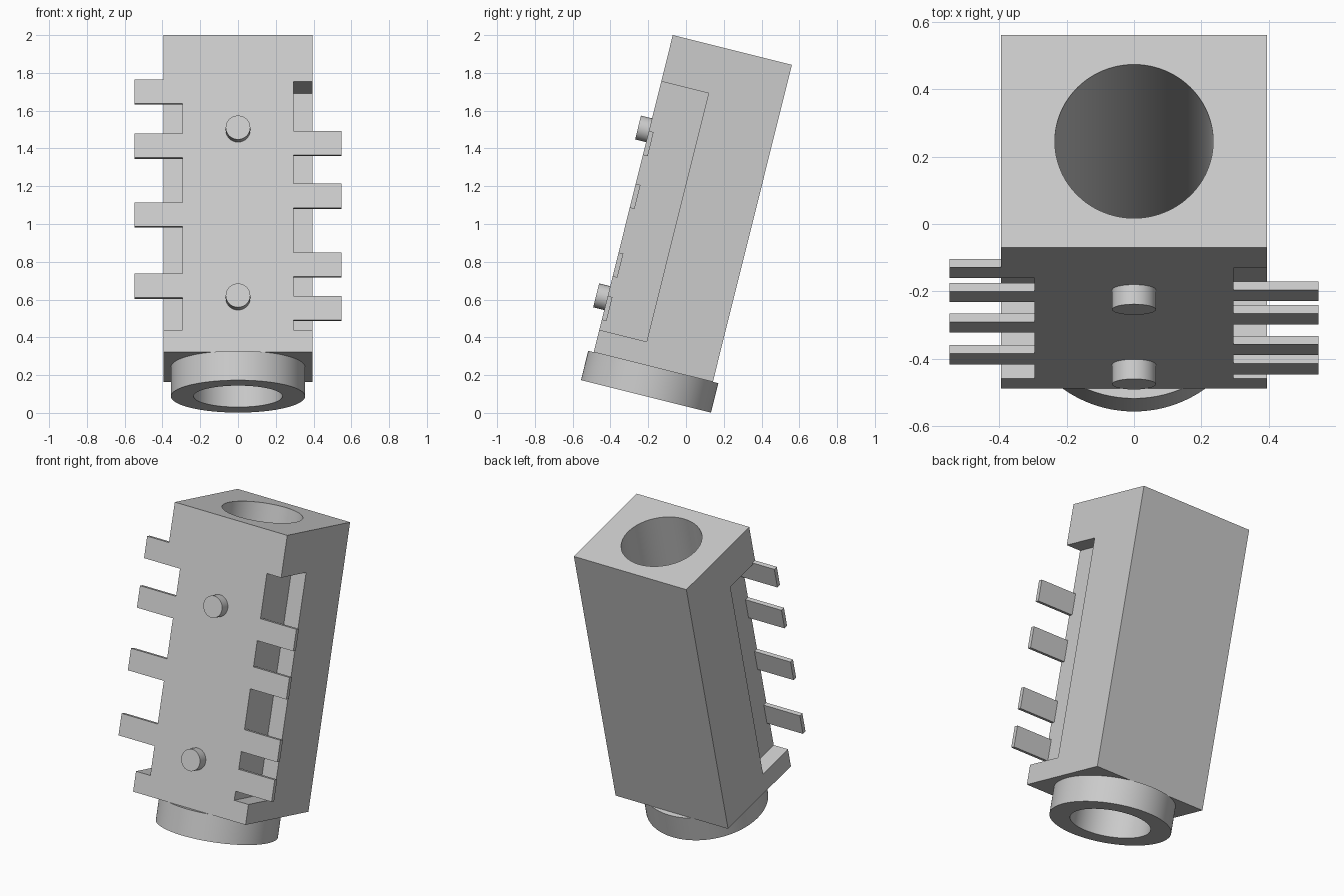
import bpy, bmesh, math
from mathutils import Matrix, Vector

cube = bpy.data.objects.get("Cube")
if cube:
    bpy.data.objects.remove(cube, do_unlink=True)

# Tilted frame: origin at the top front edge, y into the body, z along it
FRAME = Matrix.Translation((0, -0.07, 2.0)) @ Matrix.Rotation(math.radians(-14), 4, 'X')

HALF_W, DEPTH, LENGTH = 0.395, 0.65, 1.73
COLLAR_END = -1.89
BORE_R, COLLAR_R = 0.235, 0.355
POCKET_X, POCKET_DEPTH = 0.295, 0.258
PIN_X, PIN_H, PIN_T = 0.548, 0.131, 0.026

grey = bpy.data.materials.new("light grey")
grey.use_nodes = True
colour = (0.6, 0.6, 0.6, 1)
grey.diffuse_color = colour
grey.node_tree.nodes["Principled BSDF"].inputs["Base Color"].default_value = colour


def finish(name, bm):
    mesh = bpy.data.meshes.new(name)
    bm.to_mesh(mesh)
    bm.free()
    mesh.materials.append(grey)
    obj = bpy.data.objects.new(name, mesh)
    obj.matrix_world = FRAME
    bpy.context.collection.objects.link(obj)
    return obj


def box(name, low, high):
    low, high = Vector(low), Vector(high)
    bm = bmesh.new()
    place = Matrix.Translation((low + high) / 2) @ Matrix.Diagonal((*(high - low), 1))
    bmesh.ops.create_cube(bm, size=1, matrix=place)
    return finish(name, bm)


def cylinder(name, radius, start, end, sides=96):
    start, end = Vector(start), Vector(end)
    turn = (end - start).to_track_quat('Z', 'Y').to_matrix().to_4x4()
    bm = bmesh.new()
    bmesh.ops.create_cone(bm, cap_ends=True, segments=sides, radius1=radius, radius2=radius,
                          depth=(end - start).length,
                          matrix=Matrix.Translation((start + end) / 2) @ turn)
    return finish(name, bm)


def select(obj):
    bpy.ops.object.select_all(action='DESELECT')
    obj.select_set(True)
    bpy.context.view_layer.objects.active = obj


def cut(obj, cutter):
    mod = obj.modifiers.new("cut", 'BOOLEAN')
    mod.operation, mod.solver, mod.object = 'DIFFERENCE', 'EXACT', cutter
    select(obj)
    bpy.ops.object.modifier_apply(modifier=mod.name)


def smooth(obj):
    select(obj)
    bpy.ops.object.shade_smooth_by_angle(angle=math.radians(30))


# Housing and collar, both pierced by one bore
mid = DEPTH / 2
body = box("housing", (-HALF_W, 0, -LENGTH), (HALF_W, DEPTH, 0))
collar = cylinder("collar", COLLAR_R, (0, mid, COLLAR_END), (0, mid, -LENGTH))
bore = cylinder("bore_cutter", BORE_R, (0, mid, -2.2), (0, mid, 0.2))
bore.hide_render = True
for part in (body, collar):
    cut(part, bore)
bpy.data.objects.remove(bore, do_unlink=True)

# Side pockets, open to the front and the side
for side in (-1, 1):
    xs = sorted((side * POCKET_X, side * 0.6))
    pocket = box("pocket_cutter", (xs[0], -0.1, -1.608), (xs[1], POCKET_DEPTH, -0.253))
    pocket.hide_render = True
    cut(body, pocket)
    bpy.data.objects.remove(pocket, do_unlink=True)
smooth(body)
smooth(collar)

# Flat contact pins, flush with the front
pin_tops = {"right": (-1, (-0.242, -0.538, -0.912, -1.301)),
            "left": (1, (-0.523, -0.811, -1.186, -1.423))}
for label, (side, tops) in pin_tops.items():
    xs = sorted((side * (POCKET_X - 0.005), side * PIN_X))
    for i, top in enumerate(tops, 1):
        box(f"{label}_pin_{i}", (xs[0], 0, top - PIN_H), (xs[1], PIN_T, top))

# Locating pegs on the front
for label, z in (("upper", -0.519), ("lower", -1.435)):
    smooth(cylinder(f"{label}_peg", 0.065, (0, 0.01, z), (0, -0.06, z), 48))
